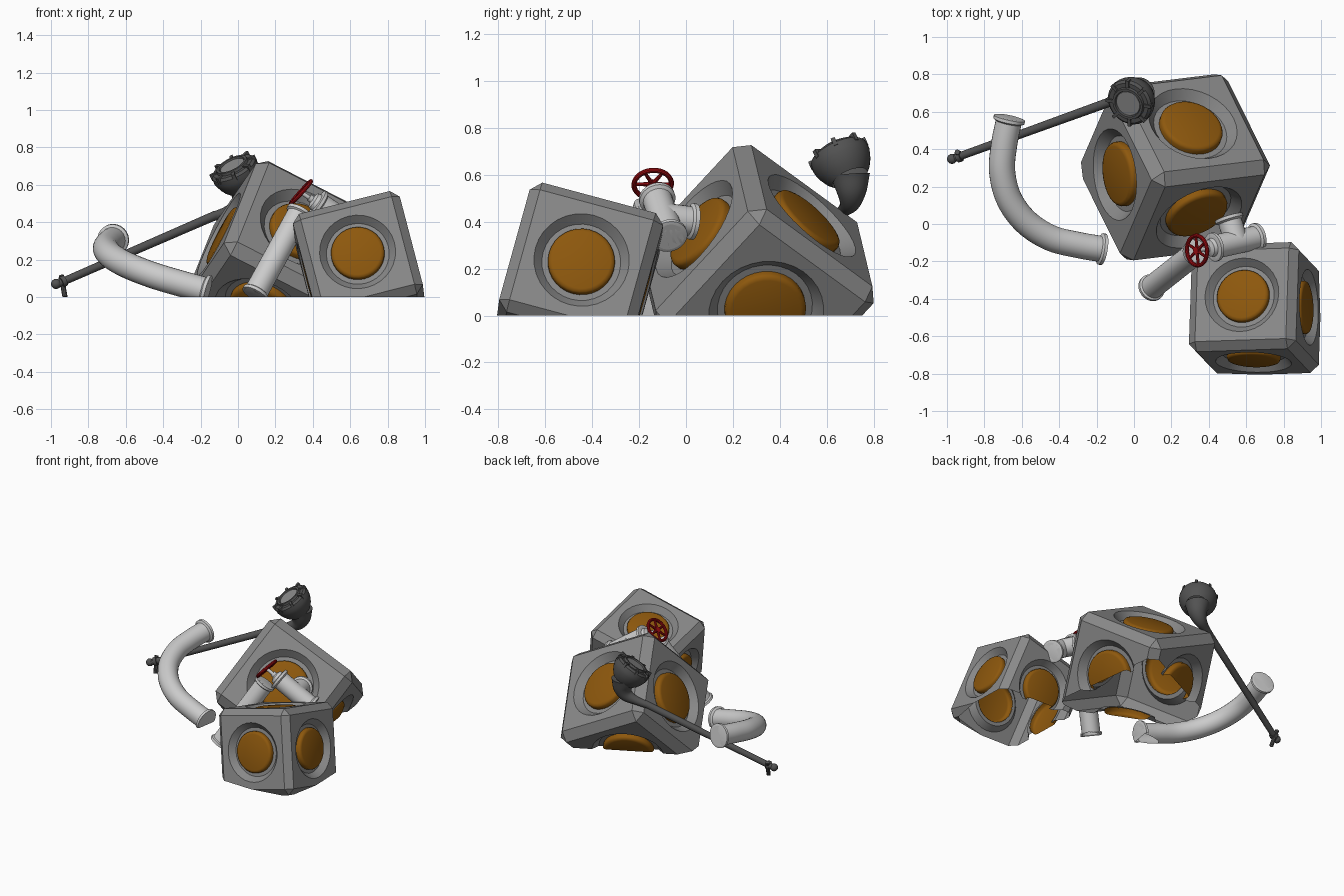
import bpy, bmesh, math
from mathutils import Vector as V, Matrix

if "Cube" in bpy.data.objects:
    bpy.data.objects.remove(bpy.data.objects["Cube"])


def material(name, rgb):
    m = bpy.data.materials.new(name)
    m.diffuse_color = (*rgb, 1)
    m.use_nodes = True
    m.node_tree.nodes["Principled BSDF"].inputs["Base Color"].default_value = m.diffuse_color
    return m


ORANGE = material("orange", (0.27, 0.098, 0.004))
RED = material("red", (0.36, 0.004, 0.006))
STEEL = material("dark_steel", (0.085, 0.085, 0.085))
GREY = material("mid_grey", (0.25, 0.25, 0.25))


def finish(name, bm, mat=None, matrix=None, angle=32):
    """Place the mesh, slice it open at ground level and make the object."""
    if matrix:
        bm.transform(matrix)
    bmesh.ops.remove_doubles(bm, verts=bm.verts, dist=1e-5)
    bmesh.ops.recalc_face_normals(bm, faces=bm.faces)
    bmesh.ops.bisect_plane(bm, geom=bm.verts[:] + bm.edges[:] + bm.faces[:],
                           plane_co=(0, 0, 0), plane_no=(0, 0, 1), clear_inner=True)
    me = bpy.data.meshes.new(name)
    bm.to_mesh(me)
    bm.free()
    me.shade_smooth()
    me.set_sharp_from_angle(angle=math.radians(angle))
    if mat:
        me.materials.append(mat)
    ob = bpy.data.objects.new(name, me)
    bpy.context.collection.objects.link(ob)
    return ob


def skin(bm, loops):
    """Quads between successive vertex loops given as coordinates."""
    rows = [[bm.verts.new(p) for p in l] for l in loops]
    n = len(rows[0])
    for a, b in zip(rows, rows[1:]):
        for i in range(n):
            j = (i + 1) % n
            bm.faces.new((a[i], a[j], b[j], b[i]))
    return rows


def circle(r, z, n=32):
    return [V((r * math.cos(math.tau * i / n), r * math.sin(math.tau * i / n), z)) for i in range(n)]


def axis_matrix(origin, axis):
    return Matrix.Translation(origin) @ V(axis).to_track_quat('Z', 'Y').to_matrix().to_4x4()


def lathe(name, origin, axis, profile, mat=None, n=32):
    bm = bmesh.new()
    skin(bm, [circle(max(r, 1e-6), z, n) for r, z in profile])
    return finish(name, bm, mat, axis_matrix(origin, axis))


def smooth_path(pts, steps=6):
    """Catmull-Rom samples through points of any dimension."""
    p = [V(q) for q in pts]
    p = [2 * p[0] - p[1]] + p + [2 * p[-1] - p[-2]]
    out = []
    for a, b, c, d in zip(p, p[1:], p[2:], p[3:]):
        for k in range(steps):
            t = k / steps
            out.append(0.5 * (2 * b + (c - a) * t + (2 * a - 5 * b + 4 * c - d) * t ** 2
                              + (3 * b - a - 3 * c + d) * t ** 3))
    return out + [p[-2]]


def tube(name, pts, mat=None, n=24):
    """Sweep through points (x, y, z, radius)."""
    pos = [V(p[:3]) for p in pts]
    tan = [(pos[min(i + 1, len(pos) - 1)] - pos[max(i - 1, 0)]).normalized() for i in range(len(pos))]
    u = tan[0].orthogonal().normalized()
    loops = []
    for p, t, q in zip(pos, tan, pts):
        u = (u - t * u.dot(t)).normalized()
        w = t.cross(u)
        loops.append([p + u * c.x + w * c.y for c in circle(q[3], 0, n)])
    bm = bmesh.new()
    rows = skin(bm, loops)
    bm.faces.new(rows[0])
    bm.faces.new(rows[-1])
    return finish(name, bm, mat)


def flange(name, end, outward, r):
    """Collar closing a pipe end."""
    lathe(name, end, outward, [(0, 0), (r * 0.85, 0), (r, -0.003), (r, -0.02), (r * 0.8, -0.03)], n=24)


# chamfered boxes with round recesses and orange discs
def box(name, centre, half, ax, ay, w):
    ax = V(ax).normalized()
    ay = V(ay)
    ay = (ay - ax * ay.dot(ax)).normalized()
    az = ax.cross(ay)
    place = Matrix.Translation(centre) @ Matrix((ax, ay, az)).transposed().to_4x4() @ Matrix.Scale(half, 4)
    shell, discs = bmesh.new(), bmesh.new()
    bmesh.ops.create_cube(shell, size=2)
    bmesh.ops.bevel(shell, geom=shell.edges[:], offset=w, segments=1, affect='EDGES')
    panels = [f for f in shell.faces if max(abs(c) for c in f.normal) > 0.99]
    bmesh.ops.delete(shell, geom=panels, context='FACES')
    square = [V((c.x, c.y, 0)) * ((1 - w) / max(abs(c.x), abs(c.y))) + V((0, 0, 1)) for c in circle(1, 0)]
    for d in ((1, 0, 0), (-1, 0, 0), (0, 1, 0), (0, -1, 0), (0, 0, 1), (0, 0, -1)):
        rot = V(d).to_track_quat('Z', 'Y').to_matrix()
        recess = [square] + [circle(r, z) for r, z in ((0.69, 1), (0.57, 0.86), (0.48, 0.86))]
        skin(shell, [[rot @ p for p in l] for l in recess])
        cap = [circle(r, z) for r, z in ((0.485, 0.85), (0.485, 0.93), (0.465, 0.965), (0.42, 0.98))]
        rows = skin(discs, [[rot @ p for p in l] for l in cap])
        discs.faces.new(rows[-1])
    finish(name + "_shell", shell, GREY, place)
    finish(name + "_discs", discs, ORANGE, place, 50)


box("small_box", (0.649, -0.455, 0.165), 0.295, (0.97, 0.033, 0.245), (0.034, 0.963, -0.258), 0.15)
box("large_box", (0.214, 0.303, 0.174), 0.358, (0.28, 0.65, 0.70), (0.375, -0.74, 0.553), 0.16)

# curved pipe lying on a slanted plane
bend = [(-0.665, 0.57), (-0.695, 0.42), (-0.705, 0.28), (-0.668, 0.134), (-0.577, 0.01),
        (-0.445, -0.075), (-0.295, -0.113), (-0.16, -0.136)]
bend = smooth_path([(x, y, 0.032 - 0.239 * x + 0.22 * (y + 0.134) - 0.038, 0.07) for x, y in bend])
tube("curved_pipe", bend)
for k, (a, b) in enumerate(((1, 0), (-2, -1))):
    end = V(bend[b][:3])
    flange(f"curved_pipe_flange_{k}", end, end - V(bend[a][:3]), 0.085)

# straight pipe rising from the ground
low, high = V((0.088, -0.345, 0.01)), V((0.335, -0.15, 0.46))
tube("straight_pipe", [(*low, 0.064), (*high, 0.064)])
flange("straight_pipe_flange_low", low, low - high, 0.074)
flange("straight_pipe_flange_high", high, high - low, 0.074)

# three-way fitting with valve wheel
top, bottom, side = V((0.42, -0.125, 0.505)), V((0.665, -0.07, 0.335)), V((0.505, 0.04, 0.40))
run = (top - bottom).normalized()
mid = bottom + run * (side - bottom).dot(run)
for label, end in (("top", top), ("bottom", bottom), ("side", side)):
    tube(f"fitting_{label}_arm", [(*mid, 0.064), (*end, 0.064)])
    flange(f"fitting_{label}_flange", end, end - mid, 0.078)
hub = V((0.337, -0.142, 0.56))
lathe("valve_bonnet", top, run, [(0.05, 0), (0.045, 0.02), (0.02, 0.03), (0.02, 0.05), (0, 0.05)])
tube("valve_stem", [(*top, 0.012), (*(hub + run * 0.008), 0.012)], None, 12)
rim = [(0.08 + 0.011 * math.cos(a * math.tau / 10), 0.011 * math.sin(a * math.tau / 10)) for a in range(11)]
wheel_axis = V((-0.74, -0.06, 0.67))
lathe("wheel_rim", hub, wheel_axis, rim, RED)
lathe("wheel_hub", hub, wheel_axis, [(0, -0.01), (0.02, -0.01), (0.02, 0.01), (0, 0.01)], RED, 16)
frame = axis_matrix(hub, wheel_axis)
for k, p in enumerate(circle(0.08, 0, 6)):
    tube(f"wheel_spoke_{k}", [(*hub, 0.01), (*(frame @ p), 0.007)], RED, 8)

# long rod with swelling neck
tube("rod", [(-0.96, 0.352, 0.072, 0.021), (-0.12, 0.656, 0.437, 0.025)], STEEL, 16)
neck = [(-0.14, 0.649, 0.428, 0.024), (-0.06, 0.68, 0.455, 0.03), (0.0, 0.70, 0.485, 0.046),
        (0.027, 0.705, 0.535, 0.066), (0.025, 0.70, 0.60, 0.085)]
tube("neck", smooth_path(neck), STEEL)
bm = bmesh.new()
bmesh.ops.create_uvsphere(bm, u_segments=16, v_segments=10, radius=0.027)
finish("rod_end_ball", bm, STEEL, Matrix.Translation((-0.973, 0.348, 0.07)))
rod_dir = V((0.84, 0.304, 0.365))
lathe("rod_collar", (-0.935, 0.361, 0.083), rod_dir,
      [(0.02, -0.012), (0.03, -0.012), (0.03, 0.012), (0.02, 0.012)], STEEL, 16)
tube("rod_foot", [(-0.945, 0.385, 0.115, 0.014), (-0.925, 0.345, 0.0, 0.014)], STEEL, 10)

# bowl-shaped head with bolted rim
face, aim = V((-0.03, 0.645, 0.70)), V((-0.42, -0.38, 0.82)).normalized()
lathe("head_bowl", face, aim, [(0.0, 0.0), (0.07, 0.0), (0.074, 0.012), (0.088, 0.012), (0.092, -0.002),
      (0.115, -0.002), (0.128, -0.015), (0.13, -0.045), (0.125, -0.065), (0.118, -0.085),
      (0.102, -0.115), (0.08, -0.14)], STEEL)
lathe("head_plate", face, aim, [(0.0, 0.004), (0.068, 0.004), (0.07, 0.0)], GREY)
frame = axis_matrix(face, aim)
for k in range(8):
    bm = bmesh.new()
    bmesh.ops.create_cube(bm, size=1, matrix=Matrix.Rotation(k * math.tau / 8, 4, 'Z')
                          @ Matrix.Translation((0.112, 0, -0.012)) @ Matrix.Diagonal((0.04, 0.018, 0.036, 1)))
    finish(f"rim_clamp_{k}", bm, STEEL, frame)
